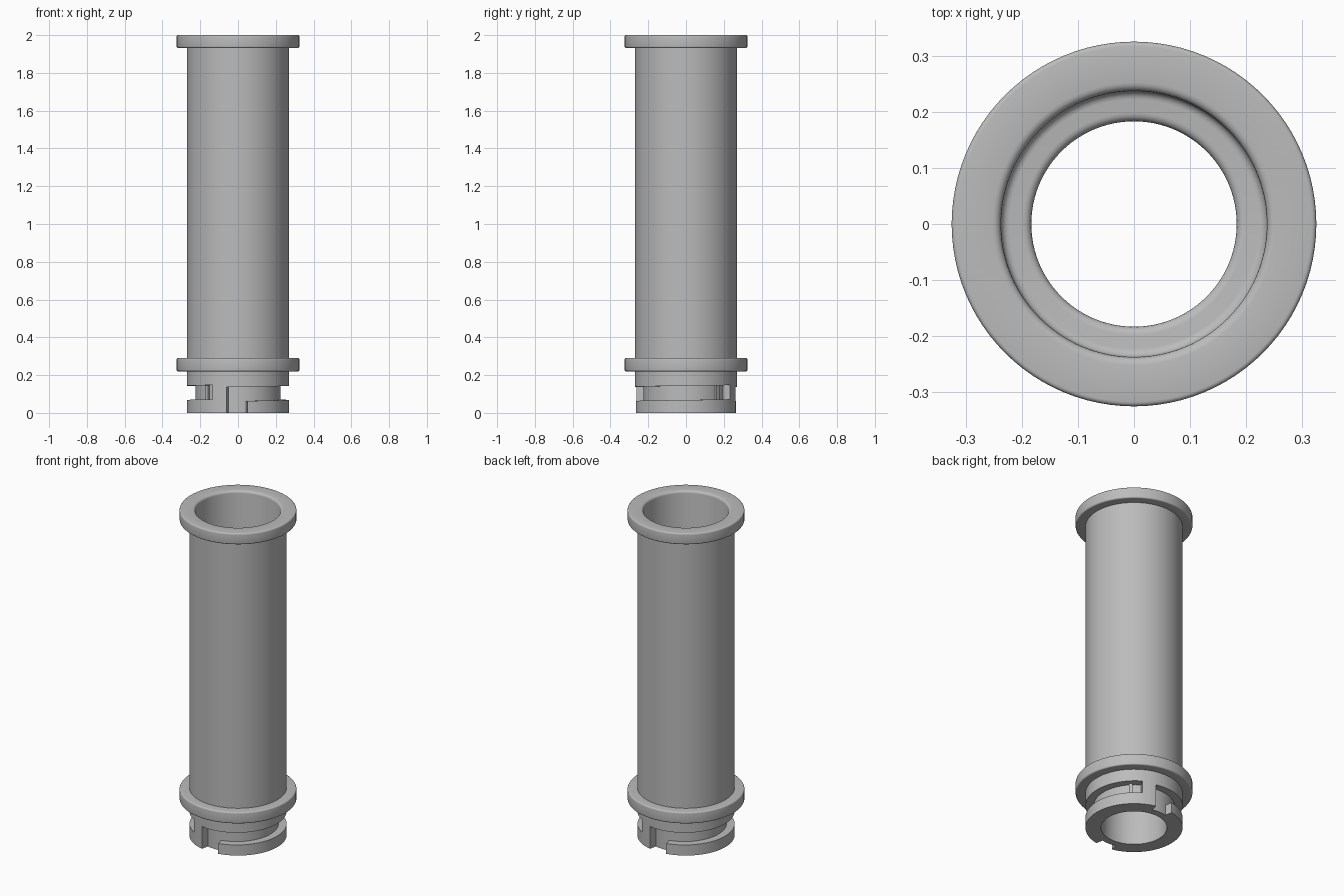
import bpy, bmesh, math
from mathutils import Vector

if "Cube" in bpy.data.objects:
    bpy.data.objects.remove(bpy.data.objects["Cube"])

SIDES = 96
gray = bpy.data.materials.new("plain gray")
gray.diffuse_color = (0.5, 0.5, 0.5, 1)
gray.use_nodes = True
gray.node_tree.nodes["Principled BSDF"].inputs["Base Color"].default_value = gray.diffuse_color


def make_object(name, bm):
    bmesh.ops.recalc_face_normals(bm, faces=bm.faces)
    mesh = bpy.data.meshes.new(name)
    bm.to_mesh(mesh)
    bm.free()
    mesh.materials.append(gray)
    obj = bpy.data.objects.new(name, mesh)
    bpy.context.collection.objects.link(obj)
    return obj


def rounded(corners, steps=4):
    """Closed (r, z, fillet) profile with its corners rounded."""
    out = []
    for i, (r, z, f) in enumerate(corners):
        p = Vector((r, z))
        if f == 0:
            out.append(p)
            continue
        a = Vector(corners[i - 1][:2]) - p
        b = Vector(corners[(i + 1) % len(corners)][:2]) - p
        a, b = a.normalized() * f, b.normalized() * f
        for k in range(steps + 1):
            t = k / steps * math.pi / 2
            out.append(p + a * (1 - math.sin(t)) + b * (1 - math.cos(t)))
    return out


def lathe(name, profile):
    bm = bmesh.new()
    rings = []
    for i in range(SIDES):
        t = 2 * math.pi * i / SIDES
        rings.append([bm.verts.new((p.x * math.cos(t), p.x * math.sin(t), p.y)) for p in profile])
    n = len(profile)
    for i in range(SIDES):
        a, b = rings[i], rings[(i + 1) % SIDES]
        for j in range(n):
            k = (j + 1) % n
            bm.faces.new((a[j], b[j], b[k], a[k]))
    return make_object(name, bm)


def arc_block(name, start, end, r0, r1, z_low, z_high, steps):
    """Curved block between two angles; z_low and z_high are functions of the angle."""
    bm = bmesh.new()
    rings = []
    for i in range(steps + 1):
        d = start + (end - start) * i / steps
        t = math.radians(d)
        rings.append([bm.verts.new((r * math.cos(t), r * math.sin(t), z))
                      for r, z in ((r0, z_low(d)), (r1, z_low(d)), (r1, z_high(d)), (r0, z_high(d)))])
    for a, b in zip(rings, rings[1:]):
        for j in range(4):
            k = (j + 1) % 4
            bm.faces.new((a[j], b[j], b[k], a[k]))
    bm.faces.new(rings[0])
    bm.faces.new(rings[-1])
    return make_object(name, bm)


# Hollow tube with two flanges and a narrower bore at the foot
tube = lathe("tube", rounded([
    (0.183, 0, 0), (0.27, 0, 0), (0.27, 0.22, 0),
    (0.325, 0.22, 0.008), (0.325, 0.29, 0.008), (0.27, 0.29, 0),
    (0.27, 1.932, 0), (0.325, 1.932, 0.008), (0.325, 2.0, 0.008),
    (0.237, 2.0, 0.015), (0.237, 0.25, 0.015), (0.183, 0.25, 0.015)]))


# Two bayonet slots, each an entry notch and a slowly rising channel
def rise(d):
    return 0.010 * (d + 103) / 163


for turn in (0, 180):
    cutters = [
        arc_block("entry_cutter", turn - 103, turn - 79, 0.225, 0.30,
                  lambda d: -0.05, lambda d: 0.137 + rise(d - turn), 8),
        arc_block("channel_cutter", turn - 103, turn + 60, 0.225, 0.30,
                  lambda d: 0.062 + rise(d - turn), lambda d: 0.137 + rise(d - turn), 44)]
    for cutter in cutters:
        cutter.hide_render = True
        cutter.hide_set(True)
        mod = tube.modifiers.new(cutter.name, 'BOOLEAN')
        mod.object = cutter
        mod.operation = 'DIFFERENCE'
        mod.solver = 'EXACT'

# Apply the cuts and drop the cutters
bpy.context.view_layer.update()
cut_mesh = bpy.data.meshes.new_from_object(tube.evaluated_get(bpy.context.evaluated_depsgraph_get()))
tube.modifiers.clear()
tube.data = cut_mesh
for obj in [o for o in bpy.data.objects if "cutter" in o.name]:
    bpy.data.objects.remove(obj)

# Locking ribs near the closed end of each channel
for turn in (0, 180):
    arc_block("locking_rib", turn + 43, turn + 48, 0.22, 0.238,
              lambda d: 0.069, lambda d: 0.148, 3)

# Smooth round surfaces, keep edges sharp
for obj in bpy.context.collection.objects:
    obj.select_set(True)
    bpy.context.view_layer.objects.active = obj
bpy.ops.object.shade_smooth_by_angle(angle=math.radians(30))
